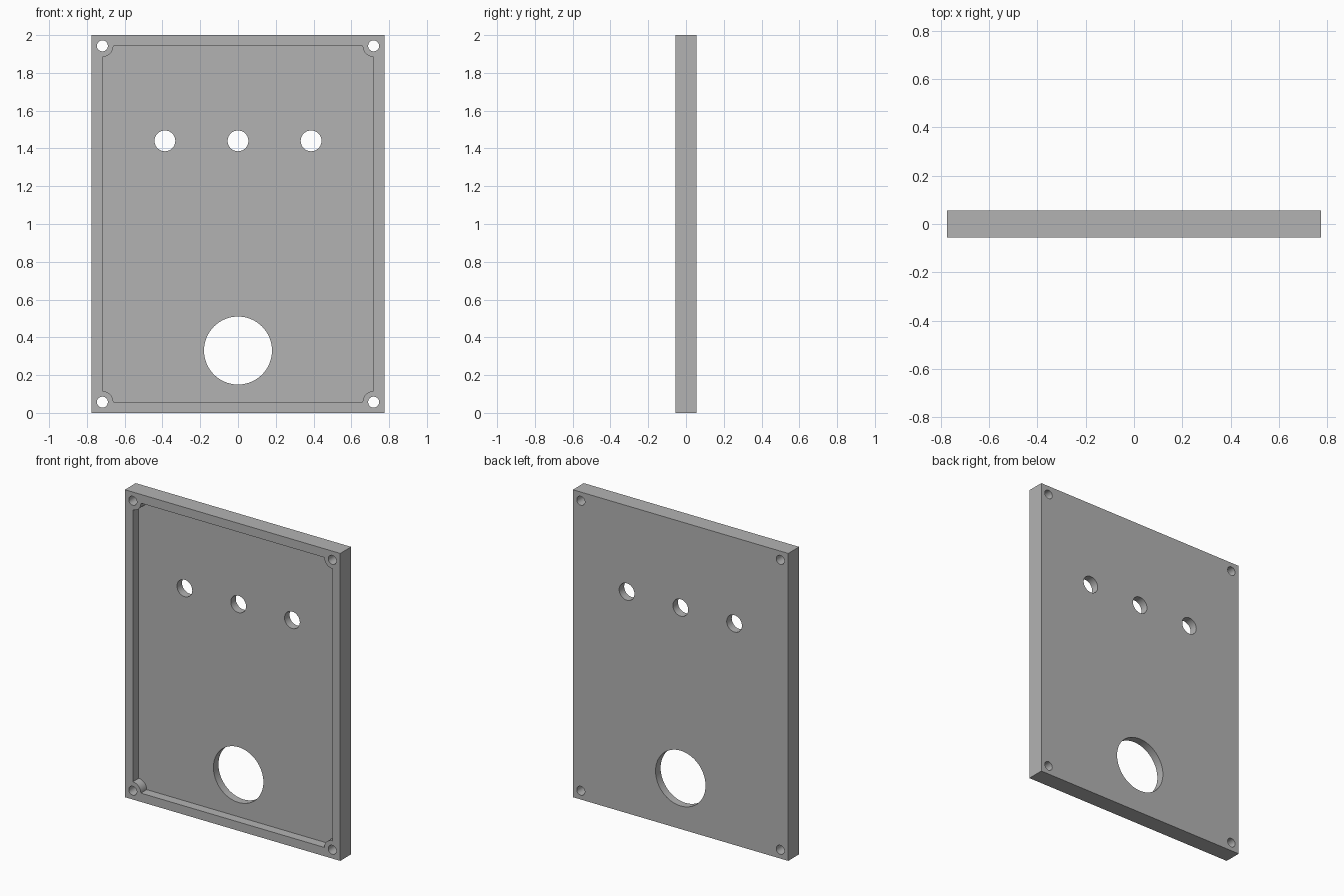
import bpy, bmesh, math
from mathutils import Matrix, Vector

cube = bpy.data.objects.get("Cube")
if cube:
    bpy.data.objects.remove(cube, do_unlink=True)

HALF_W, HEIGHT, HALF_D = 0.775, 2.0, 0.056
RIM = 0.057          # rim width, also the screw hole inset
BOSS_R = 0.058       # rounded corner bosses
RECESS = 0.06        # depth of the front pocket
MID_Z = HEIGHT / 2

grey = bpy.data.materials.new("plain grey")
grey.use_nodes = True
grey.diffuse_color = (0.45, 0.45, 0.45, 1)
grey.node_tree.nodes["Principled BSDF"].inputs["Base Color"].default_value = grey.diffuse_color


def finish(name, bm):
    bmesh.ops.recalc_face_normals(bm, faces=bm.faces)
    mesh = bpy.data.meshes.new(name)
    bm.to_mesh(mesh)
    bm.free()
    mesh.materials.append(grey)
    obj = bpy.data.objects.new(name, mesh)
    bpy.context.collection.objects.link(obj)
    return obj


# Solid panel
bm = bmesh.new()
bmesh.ops.create_cube(bm, size=1)
bmesh.ops.scale(bm, vec=(2 * HALF_W, 2 * HALF_D, HEIGHT), verts=bm.verts)
bmesh.ops.translate(bm, vec=(0, 0, MID_Z), verts=bm.verts)
panel = finish("cover_panel", bm)

# Pocket outline: a rectangle with a quarter-round bite at each corner
corner_x, corner_z = HALF_W - RIM, MID_Z - RIM
front = -HALF_D - 0.05
bm = bmesh.new()
outline = []
STEPS = 12
for i, (sx, sz) in enumerate([(1, 1), (-1, 1), (-1, -1), (1, -1)]):
    start = -math.pi / 2 + i * math.pi / 2
    for k in range(STEPS + 1):
        a = start - k / STEPS * math.pi / 2
        outline.append(bm.verts.new((sx * corner_x + BOSS_R * math.cos(a), front,
                                     MID_Z + sz * corner_z + BOSS_R * math.sin(a))))
face = bm.faces.new(outline)
ext = bmesh.ops.extrude_face_region(bm, geom=[face])
moved = [v for v in ext["geom"] if isinstance(v, bmesh.types.BMVert)]
bmesh.ops.translate(bm, vec=(0, RECESS + 0.05, 0), verts=moved)
pocket = finish("pocket_cutter", bm)

# Through holes: corner screws, a row of three, and one large opening
holes = [(sx * corner_x, MID_Z + sz * corner_z, 0.029) for sx in (-1, 1) for sz in (-1, 1)]
holes += [(x, 1.44, 0.055) for x in (-0.387, 0, 0.387)]
holes.append((0, 0.33, 0.18))
bm = bmesh.new()
for x, z, r in holes:
    place = Matrix.Translation(Vector((x, 0, z))) @ Matrix.Rotation(math.pi / 2, 4, "X")
    bmesh.ops.create_cone(bm, cap_ends=True, segments=64, radius1=r, radius2=r,
                          depth=0.4, matrix=place)
drill = finish("hole_cutter", bm)

# Cut the panel and discard the cutters
bpy.ops.object.select_all(action="DESELECT")
bpy.context.view_layer.objects.active = panel
panel.select_set(True)
for cutter in (pocket, drill):
    cutter.hide_render = True
    mod = panel.modifiers.new(cutter.name, "BOOLEAN")
    mod.operation = "DIFFERENCE"
    mod.solver = "EXACT"
    mod.object = cutter
    bpy.ops.object.modifier_apply(modifier=mod.name)
    bpy.data.objects.remove(cutter, do_unlink=True)

bpy.ops.object.shade_smooth_by_angle(angle=math.radians(30))
